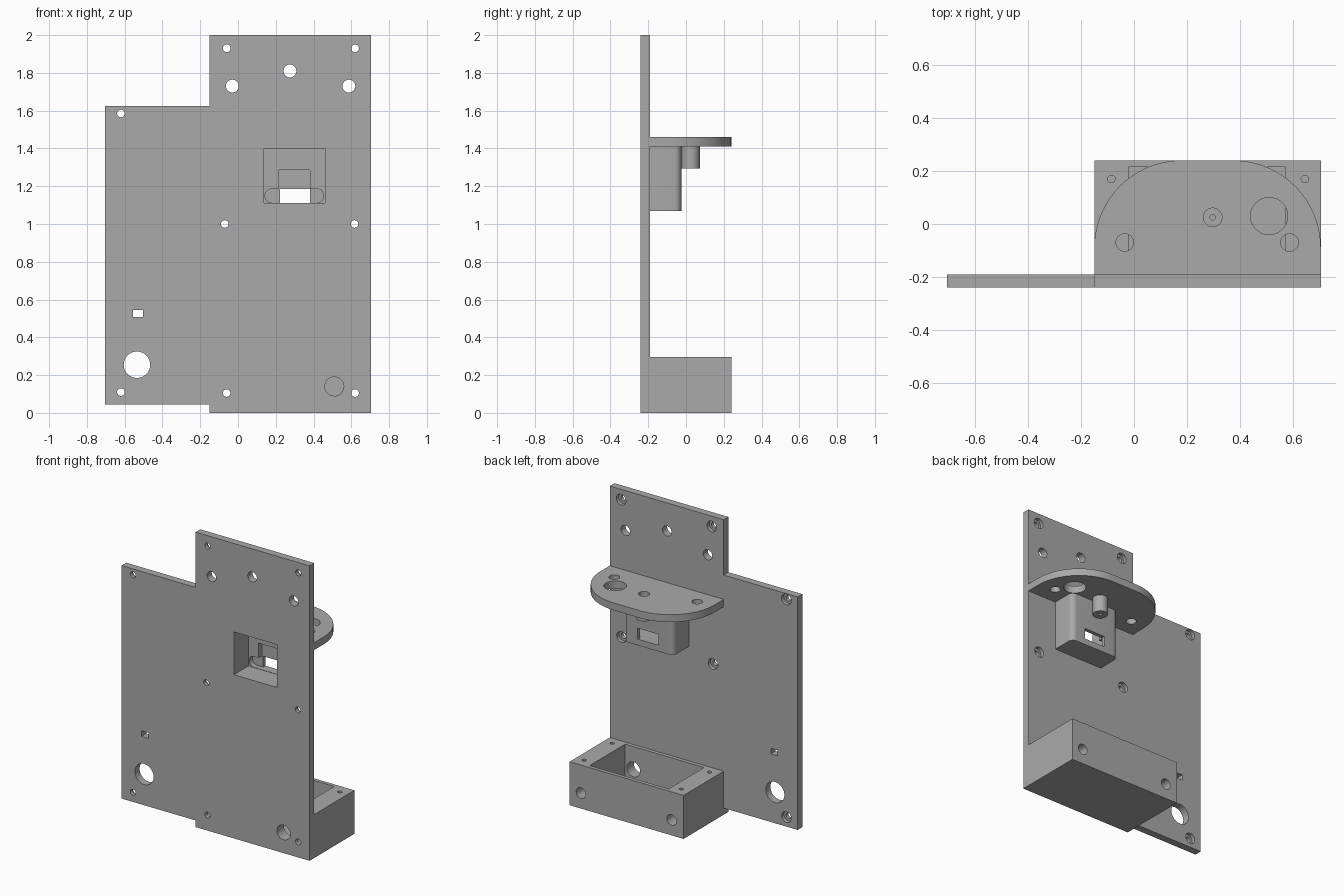
import bpy
import bmesh
import math
from mathutils import Matrix

default = bpy.data.objects.get("Cube")
if default:
    bpy.data.objects.remove(default, do_unlink=True)

grey = bpy.data.materials.new("matte grey")
grey.use_nodes = True
tone = (0.40, 0.40, 0.40, 1)
grey.diffuse_color = tone
grey.node_tree.nodes["Principled BSDF"].inputs["Base Color"].default_value = tone


def finish(name, bm):
    bmesh.ops.recalc_face_normals(bm, faces=bm.faces)
    mesh = bpy.data.meshes.new(name)
    bm.to_mesh(mesh)
    bm.free()
    mesh.materials.append(grey)
    ob = bpy.data.objects.new(name, mesh)
    bpy.context.collection.objects.link(ob)
    return ob


def prism(name, outline, lo, hi, axis="z"):
    """Extrude an outline along z (outline is x,y) or y (outline is x,z)."""
    bm = bmesh.new()
    place = (lambda a, b, c: (a, b, c)) if axis == "z" else (lambda a, b, c: (a, c, b))
    face = bm.faces.new([bm.verts.new(place(a, b, lo)) for a, b in outline])
    ext = bmesh.ops.extrude_face_region(bm, geom=[face])
    verts = [g for g in ext["geom"] if isinstance(g, bmesh.types.BMVert)]
    bmesh.ops.translate(bm, verts=verts, vec=place(0, 0, hi - lo))
    return finish(name, bm)


def box(name, x0, x1, y0, y1, z0, z1):
    return prism(name, [(x0, y0), (x1, y0), (x1, y1), (x0, y1)], z0, z1)


def rod(name, a, b, r, lo, hi, axis="z"):
    pts = [(a + r * math.cos(math.tau * i / 48), b + r * math.sin(math.tau * i / 48))
           for i in range(48)]
    return prism(name, pts, lo, hi, axis)


def rounded_back(x0, x1, y0, y1, r, steps):
    """Rectangle whose two rear corners are rounded."""
    pts = [(x0, y0), (x1, y0)]
    for cx, start in ((x1 - r, 0), (x0 + r, math.pi / 2)):
        for i in range(steps + 1):
            t = start + math.pi / 2 * i / steps
            pts.append((cx + r * math.cos(t), y1 - r + r * math.sin(t)))
    return pts


def cut(ob, cutters):
    for c in cutters:
        c.hide_render = True
        mod = ob.modifiers.new("cut", "BOOLEAN")
        mod.operation = "DIFFERENCE"
        mod.solver = "EXACT"
        mod.object = c
    bpy.context.view_layer.update()
    graph = bpy.context.evaluated_depsgraph_get()
    mesh = bpy.data.meshes.new_from_object(ob.evaluated_get(graph))
    ob.modifiers.clear()
    ob.data = mesh
    for c in cutters:
        bpy.data.objects.remove(c, do_unlink=True)


LEFT, RIGHT, EDGE = -0.15, 0.705, -0.705
FRONT, WALL, BACK = -0.24, -0.19, 0.24

# Stepped upright plate
plate = prism("back_plate", [(LEFT, 0), (RIGHT, 0), (RIGHT, 2), (LEFT, 2), (LEFT, 1.625),
                             (EDGE, 1.625), (EDGE, 0.045), (LEFT, 0.045)], FRONT, WALL, "y")
cutters = []
screws = [(-0.06, 1.93), (0.62, 1.93), (-0.62, 1.585), (-0.07, 1), (0.617, 1),
          (-0.62, 0.11), (-0.06, 0.105), (0.62, 0.105)]
for x, z in screws:
    cutters.append(rod("screw_cut", x, z, 0.02, -0.3, -0.2, "y"))
    cutters.append(rod("head_cut", x, z, 0.036, -0.215, -0.1, "y"))
for x, z, r in [(0.275, 1.81, 0.034), (-0.03, 1.73, 0.034), (0.587, 1.73, 0.034),
                (-0.535, 0.255, 0.07), (0.51, 0.14, 0.05)]:
    cutters.append(rod("hole_cut", x, z, r, -0.3, -0.1, "y"))
cutters.append(box("slot_cut", -0.555, -0.503, -0.3, -0.1, 0.507, 0.545))
cutters.append(box("window_cut", 0.137, 0.46, -0.3, -0.1, 1.11, 1.4))
cut(plate, cutters)

# Open tray at the foot
tray = box("tray", LEFT, RIGHT, WALL, BACK, 0, 0.295)
cutters = [box("tray_cut", -0.02, 0.572, -0.165, 0.215, 0.04, 0.4),
           rod("cable_cut", 0.51, 0.14, 0.05, -0.3, -0.1, "y")]
for x in (-0.06, 0.62):
    cutters.append(rod("bore_cut", x, 0.105, 0.036, -0.3, 0.3, "y"))
for x in (-0.085, 0.645):
    for y in (-0.13, 0.17):
        cutters.append(rod("lid_screw_cut", x, y, 0.014, 0.2, 0.4))
cut(tray, cutters)

# Rounded shelf
shelf = prism("shelf", rounded_back(LEFT, RIGHT, WALL, BACK, 0.33, 24), 1.41, 1.46)
cut(shelf, [rod("shelf_cut", x, y, r, 1.3, 1.6) for x, y, r in
            [(-0.035, -0.07, 0.033), (0.587, -0.07, 0.033),
             (0.51, 0.03, 0.07), (0.297, 0.025, 0.035)]])

# Hollow boss under the shelf
boss = rod("shelf_boss", 0.297, 0.025, 0.048, 1.295, 1.41)
cut(boss, [rod("boss_bore", 0.297, 0.025, 0.035, 1.34, 1.5),
           rod("boss_pin_hole", 0.297, 0.025, 0.01, 1.2, 1.4)])

# Housing behind the window, with pockets in its rear wall
housing = prism("housing", rounded_back(0.112, 0.485, WALL, -0.025, 0.035, 8), 1.07, 1.41)
pocket = [(0.18 if s < 0 else 0.417) for s in (-1, 1)]
obround = []
for cx, start in ((pocket[1], -math.pi / 2), (pocket[0], math.pi / 2)):
    for i in range(13):
        t = start + math.pi * i / 12
        obround.append((cx + 0.037 * math.cos(t), 1.149 + 0.037 * math.sin(t)))
cut(housing, [box("inner_cut", 0.137, 0.46, -0.3, -0.085, 1.11, 1.4),
              prism("pocket_cut", obround, -0.12, -0.05, "y"),
              box("recess_cut", 0.215, 0.38, -0.12, -0.05, 1.15, 1.285),
              box("exit_cut", 0.222, 0.38, -0.12, 0.0, 1.112, 1.186)])

# Smooth curved walls, crisp edges
bpy.ops.object.select_all(action="DESELECT")
for ob in (plate, tray, shelf, boss, housing):
    ob.select_set(True)
bpy.context.view_layer.objects.active = plate
bpy.ops.object.shade_smooth_by_angle(angle=math.radians(30))
